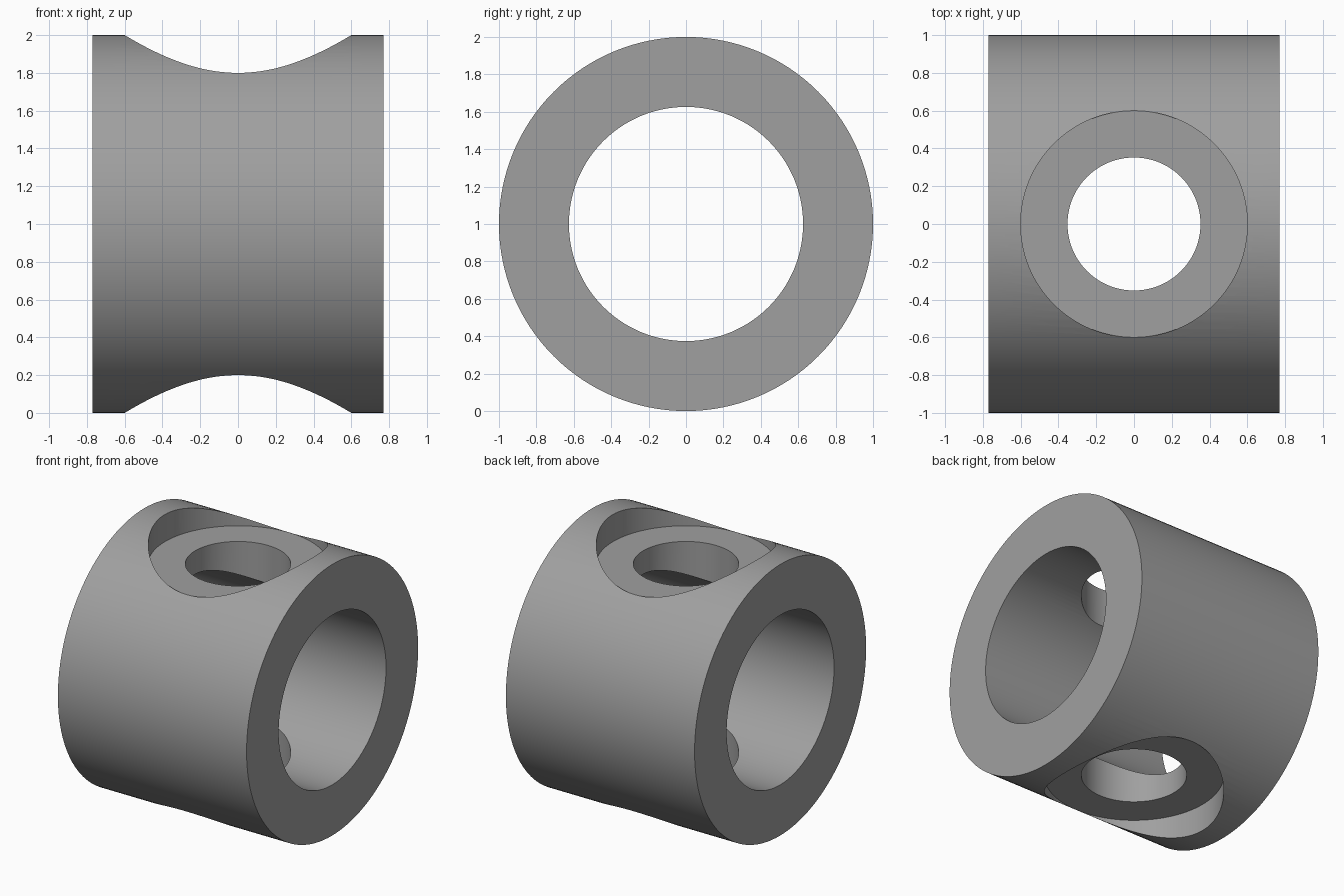
import bpy
import math

if "Cube" in bpy.data.objects:
    bpy.data.objects.remove(bpy.data.objects["Cube"])

HALF_LENGTH = 0.77
SIDES = 128

grey = bpy.data.materials.new("grey")
grey.diffuse_color = (0.35, 0.35, 0.35, 1)
grey.use_nodes = True
grey.node_tree.nodes["Principled BSDF"].inputs["Base Color"].default_value = grey.diffuse_color


def cylinder(name, radius, depth, location, rotation=(0, 0, 0)):
    bpy.ops.mesh.primitive_cylinder_add(vertices=SIDES, radius=radius, depth=depth,
                                        location=location, rotation=rotation)
    obj = bpy.context.object
    obj.name = name
    return obj


# Collar body lying along x
along_x = (0, math.pi / 2, 0)
collar = cylinder("collar", 1.0, 2 * HALF_LENGTH, (0, 0, 1), along_x)
collar.data.materials.append(grey)

# Main bore, vertical through hole, and a flat-floored recess at top and bottom
cutters = [
    cylinder("bore_cutter", 0.626, 3, (0, 0, 1), along_x),
    cylinder("cross_hole_cutter", 0.352, 3, (0, 0, 1)),
    cylinder("top_recess_cutter", 0.6, 0.6, (0, 0, 2.099)),
    cylinder("bottom_recess_cutter", 0.6, 0.6, (0, 0, -0.099)),
]
bpy.ops.object.select_all(action="DESELECT")
collar.select_set(True)
bpy.context.view_layer.objects.active = collar
for cutter in cutters:
    cutter.data.materials.append(grey)
    cutter.hide_render = True
    mod = collar.modifiers.new(cutter.name, "BOOLEAN")
    mod.operation = "DIFFERENCE"
    mod.solver = "EXACT"
    mod.object = cutter
    bpy.ops.object.modifier_apply(modifier=mod.name)
for cutter in cutters:
    bpy.data.objects.remove(cutter, do_unlink=True)

# Smooth curved walls with crisp rims
bpy.ops.object.shade_smooth_by_angle(angle=math.radians(20))
